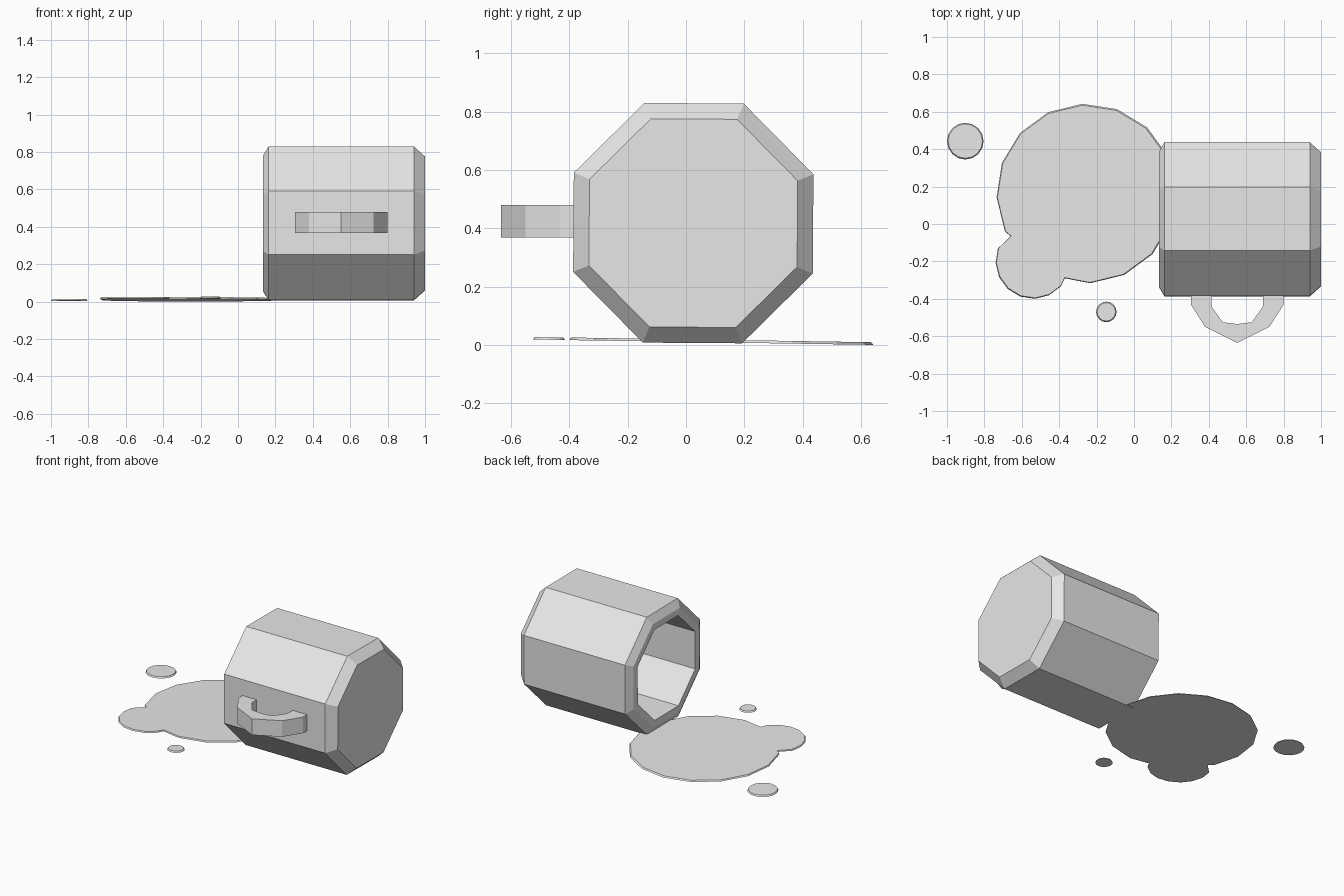
import bpy, bmesh
from math import sin, cos, pi, radians
from mathutils import Matrix

cube = bpy.data.objects.get("Cube")
if cube:
    bpy.data.objects.remove(cube, do_unlink=True)

grey = bpy.data.materials.new("plain grey")
grey.use_nodes = True
colour = (0.8, 0.8, 0.8, 1)
grey.diffuse_color = colour
grey.node_tree.nodes["Principled BSDF"].inputs["Base Color"].default_value = colour

TILT = Matrix.Rotation(radians(-0.9), 4, 'X')


def finish(name, bm, matrix):
    bmesh.ops.recalc_face_normals(bm, faces=bm.faces)
    mesh = bpy.data.meshes.new(name)
    bm.to_mesh(mesh)
    bm.free()
    mesh.materials.append(grey)
    obj = bpy.data.objects.new(name, mesh)
    obj.matrix_world = matrix
    bpy.context.collection.objects.link(obj)
    return obj


def prism(bm, outline, z, height):
    """Extrude a flat outline upward and return its top face."""
    base = bm.faces.new([bm.verts.new((x, y, z)) for x, y in outline])
    ret = bmesh.ops.extrude_face_region(bm, geom=[base], use_keep_orig=True)
    top = [v for v in ret["geom"] if isinstance(v, bmesh.types.BMVert)]
    bmesh.ops.translate(bm, verts=top, vec=(0, 0, height))
    return [f for f in ret["geom"] if isinstance(f, bmesh.types.BMFace)][0]


def arc(cx, cy, r, start, count, step=22.5):
    angles = [radians(start + i * step) for i in range(count)]
    return [(cx + r * cos(a), cy + r * sin(a)) for a in angles]


def spill(name, outline, rim):
    """Thin pool of liquid with a slanted upper rim."""
    bm = bmesh.new()
    top = prism(bm, outline, 0, 0.009)
    centre = top.calc_center_median()
    radius = max((v.co - centre).length for v in top.verts)
    bmesh.ops.scale(bm, vec=(1 - rim / radius, 1 - rim / radius, 1), verts=list(top.verts),
                    space=Matrix.Translation(-centre))
    finish(name, bm, Matrix.Translation((0, 0, 0.0105)) @ TILT)


# Mug lying on its side: octagonal rings of (x, apothem), from base to inner floor
bm = bmesh.new()
profile = [(1.0, 0.357), (0.94, 0.411), (0.163, 0.411), (0.133, 0.36),
           (0.133, 0.315), (0.92, 0.315)]
rings = []
for x, apothem in profile:
    r = apothem / cos(pi / 8)
    rings.append([bm.verts.new((x, r * cos((i + 0.5) * pi / 4), r * sin((i + 0.5) * pi / 4)))
                  for i in range(8)])
for a, b in zip(rings, rings[1:]):
    for i in range(8):
        j = (i + 1) % 8
        bm.faces.new((a[i], a[j], b[j], b[i]))
bm.faces.new(rings[0])
bm.faces.new(rings[-1])
finish("mug_body", bm, Matrix.Translation((0, 0.025, 0.418)) @ Matrix.Rotation(radians(-0.4), 4, 'X'))

# Handle: half profile mirrored across its middle, joined in quads
outer = [(0.248, -0.37), (0.248, -0.43), (0.172, -0.55), (0, -0.635)]
inner = [(0.138, -0.37), (0.138, -0.44), (0.078, -0.525), (0, -0.535)]


def mirrored(half):
    return [(-x, y) for x, y in half] + [(x, y) for x, y in reversed(half[:-1])]


bm = bmesh.new()
prism(bm, mirrored(outer) + mirrored(inner)[::-1], -0.056, 0.112)
finish("handle", bm, Matrix.Translation((0.552, 0, 0.424)))

# Spilled liquid: a large pool merged with a small one, and two drops
pool = arc(-0.255, 0.163, 0.48, -87.5, 14) + [(-0.66, -0.065)]
pool += arc(-0.54, -0.20, 0.2, 160, 8) + [(-0.37, -0.29)]
spill("puddle", pool, 0.008)
spill("large_drop", arc(-0.902, 0.443, 0.098, 0, 16), 0.006)
spill("small_drop", arc(-0.148, -0.47, 0.055, 0, 16), 0.006)
